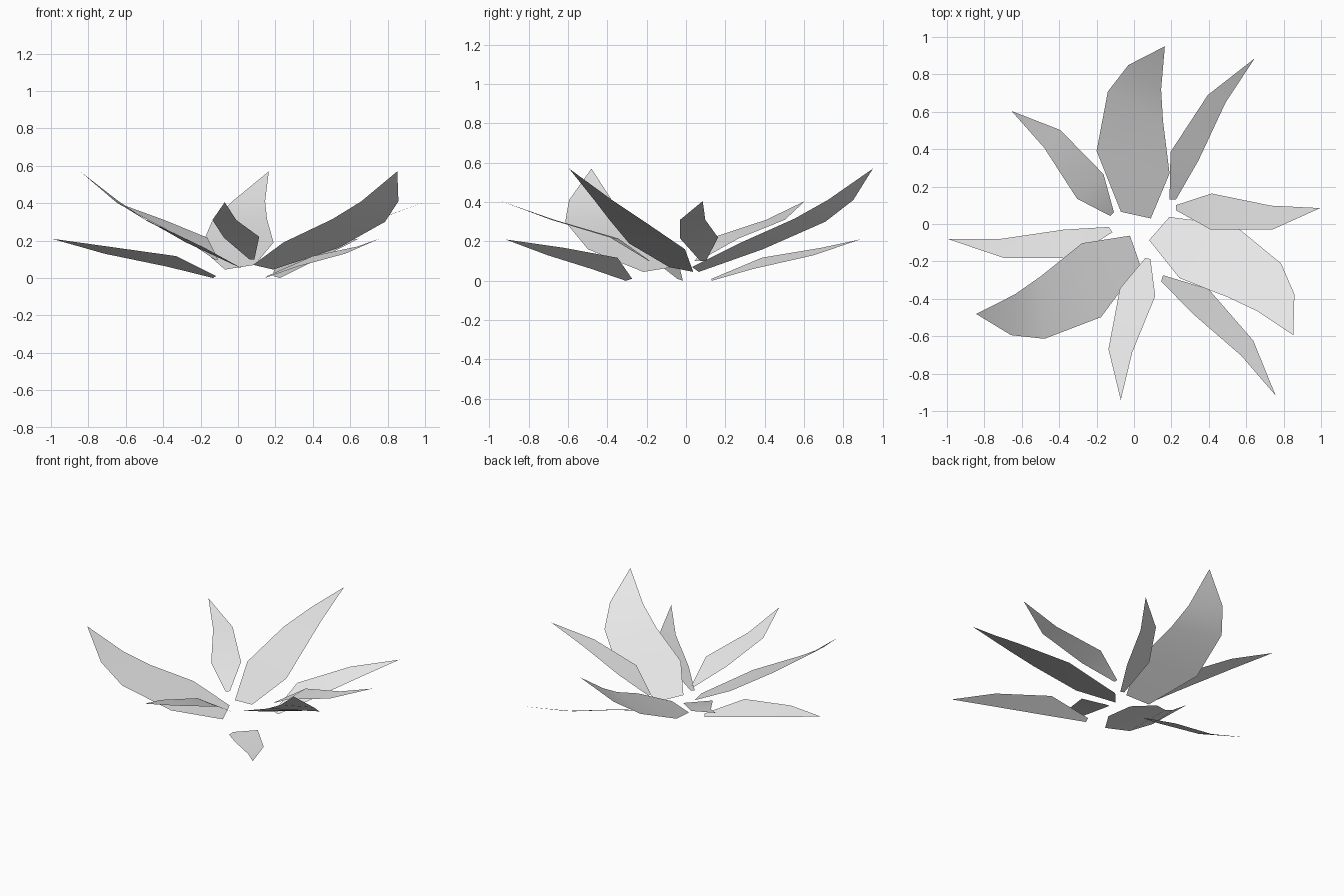
import bpy, bmesh
from math import radians
from mathutils import Matrix, Vector

cube = bpy.data.objects.get("Cube")
if cube:
    bpy.data.objects.remove(cube)

grey = bpy.data.materials.new("pale_grey")
grey.use_nodes = True
COLOUR = (0.8, 0.8, 0.8, 1)
grey.diffuse_color = COLOUR
grey.node_tree.nodes["Principled BSDF"].inputs["Base Color"].default_value = COLOUR


def leaf(name, left, right, tip, x, y, turn):
    """Thin curved leaf: quads between its two edges, closed by a tip triangle."""
    bm = bmesh.new()
    lv = [bm.verts.new(p) for p in left]
    rv = [bm.verts.new(p) for p in right]
    tv = bm.verts.new(tip)
    for i in range(len(lv) - 1):
        bm.faces.new((lv[i], rv[i], rv[i + 1], lv[i + 1]))
    bm.faces.new((lv[-1], rv[-1], tv))
    for f in bm.faces:
        f.smooth = True
    bm.transform(Matrix.Translation(Vector((x, y, 0))) @ Matrix.Rotation(radians(turn), 4, "Z"))
    mesh = bpy.data.meshes.new(name)
    bm.to_mesh(mesh)
    bm.free()
    mesh.materials.append(grey)
    bpy.context.collection.objects.link(bpy.data.objects.new(name, mesh))


# Each leaf shape: left edge, right edge (base to end), tip
large = (
    [(-.08, .017, .045), (-.21, .342, .16), (-.15, .66, .3), (-.04, .802, .41)],
    [(.08, -.018, .07), (.18, .222, .19), (.145, .502, .315), (.135, .672, .41)],
    (.155, .902, .57))
medium = (
    [(0, .013, .1), (.19, .075, .22), (.508, .01, .31)],
    [(0, -.015, .1), (.185, -.118, .215), (.515, -.118, .31)],
    (.77, -.003, .405))
low = (
    [(-.017, 0, .01), (-.012, .255, .117), (.188, .56, .168)],
    [(.017, 0, 0), (.138, .21, .06), (.283, .52, .13)],
    (.438, .755, .21))

# Placement of each leaf: base x, base y, turn about the vertical
leaf("large_leaf_back", *large, .01, .048, 0)
leaf("large_leaf_left", *large, .135, -.025, -118.7)
leaf("large_leaf_right", *large, .005, -.14, 121.6)
leaf("medium_leaf_left", *medium, .225, .088, 0)
leaf("medium_leaf_front", *medium, .075, -.185, -100.7)
leaf("medium_leaf_back", *medium, -.118, .052, 134.4)
leaf("low_leaf_back", *low, .207, .13, 0)
leaf("low_leaf_front", *low, .15, -.29, -105.8)
leaf("low_leaf_right", *low, -.125, -.03, 123.4)
